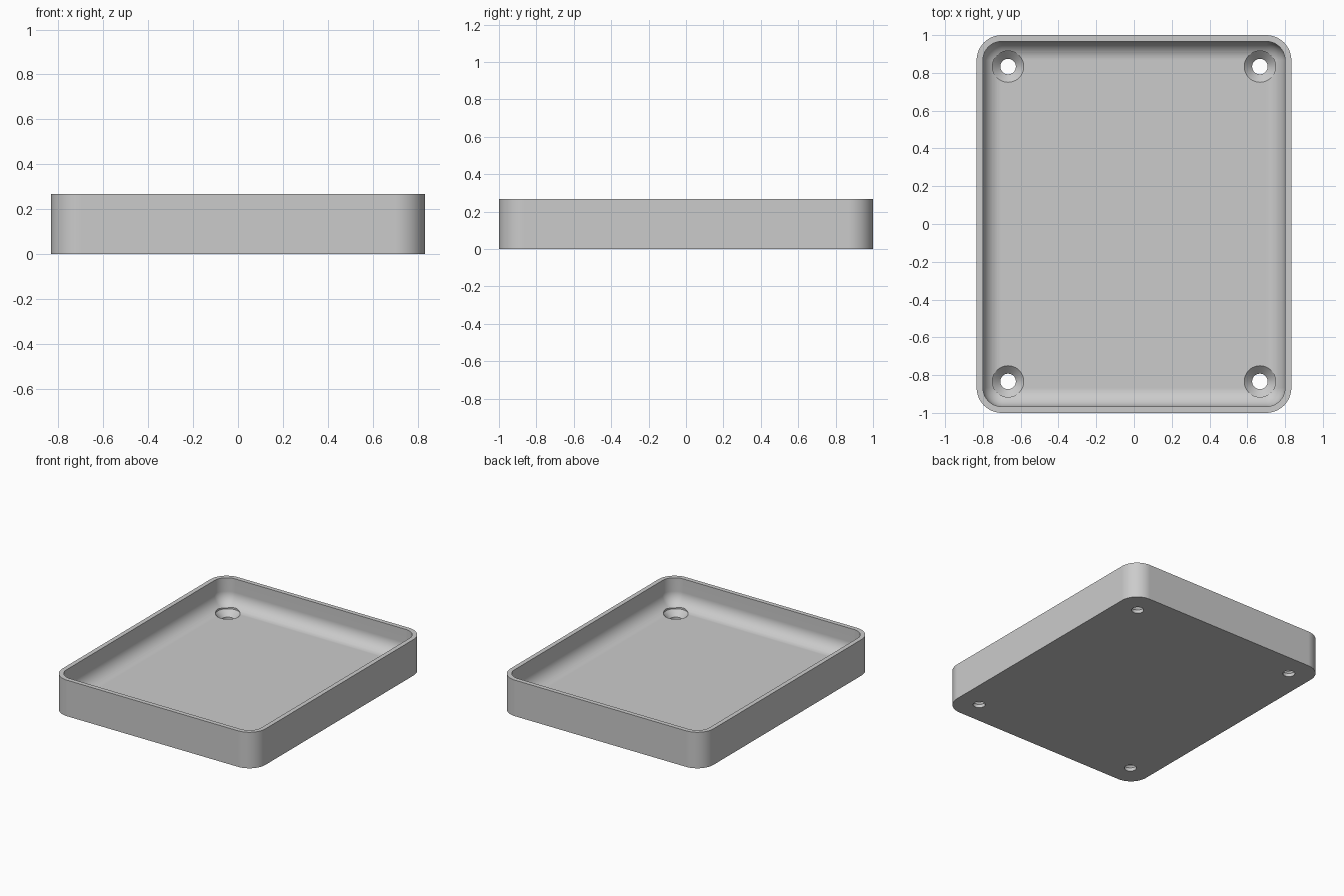
import bpy, bmesh
from math import sin, cos, pi

HALF_X, HALF_Y, HEIGHT = 0.8333, 1.0, 0.267
WALL, FLOOR = 0.0333, 0.067
CORNER, FILLET = 0.1333, 0.1
STEPS = 12

old = bpy.data.objects.get("Cube")
if old:
    bpy.data.objects.remove(old, do_unlink=True)

grey = bpy.data.materials.new("plain grey")
grey.use_nodes = True
grey.diffuse_color = (0.6, 0.6, 0.6, 1)
grey.node_tree.nodes["Principled BSDF"].inputs["Base Color"].default_value = (0.6, 0.6, 0.6, 1)


def rounded_ring(inset, z):
    """Points of a rounded rectangle, inset from the outer outline."""
    r = max(CORNER - inset, 0)
    cx, cy = HALF_X - CORNER, HALF_Y - CORNER
    points = []
    for k, (sx, sy) in enumerate([(1, 1), (-1, 1), (-1, -1), (1, -1)]):
        for i in range(STEPS + 1):
            a = (k + i / STEPS) * pi / 2
            points.append((sx * cx + r * cos(a), sy * cy + r * sin(a), z))
    return points


def circle_ring(x, y, r, z, sides=48):
    return [(x + r * cos(2 * pi * i / sides), y + r * sin(2 * pi * i / sides), z)
            for i in range(sides)]


def loft(name, rings):
    """Closed solid skinned through rings of equal length."""
    bm = bmesh.new()
    loops = [[bm.verts.new(p) for p in ring] for ring in rings]
    n = len(loops[0])
    for a, b in zip(loops, loops[1:]):
        for i in range(n):
            j = (i + 1) % n
            bm.faces.new((a[i], a[j], b[j], b[i]))
    bm.faces.new(loops[0][::-1])
    bm.faces.new(loops[-1])
    bmesh.ops.remove_doubles(bm, verts=bm.verts, dist=1e-5)
    bmesh.ops.recalc_face_normals(bm, faces=bm.faces)
    mesh = bpy.data.meshes.new(name)
    bm.to_mesh(mesh)
    bm.free()
    mesh.materials.append(grey)
    obj = bpy.data.objects.new(name, mesh)
    bpy.context.collection.objects.link(obj)
    return obj


# Tray: outer wall, flat rim, inner wall, rounded fillet down to the floor
rings = [rounded_ring(0, 0), rounded_ring(0, HEIGHT), rounded_ring(WALL, HEIGHT)]
for i in range(STEPS + 1):
    a = i / STEPS * pi / 2
    rings.append(rounded_ring(WALL + FILLET * (1 - cos(a)), FLOOR + FILLET * (1 - sin(a))))
tray = loft("tray", rings)

bpy.context.view_layer.objects.active = tray
tray.select_set(True)

# Countersunk screw holes in the four corners
for sx in (-1, 1):
    for sy in (-1, 1):
        x, y = sx * 0.6667, sy * 0.8333
        profile = [(0.041, -0.05), (0.041, 0.025), (0.083, FLOOR), (0.083, 0.2)]
        cutter = loft("screw_hole_cutter", [circle_ring(x, y, r, z) for r, z in profile])
        cutter.hide_render = True
        cut = tray.modifiers.new("screw_hole", "BOOLEAN")
        cut.operation, cut.solver, cut.object = "DIFFERENCE", "EXACT", cutter
        bpy.ops.object.modifier_apply(modifier=cut.name)
        bpy.data.objects.remove(cutter, do_unlink=True)

# Smooth curves, crisp edges, flat floor
bpy.ops.object.shade_smooth_by_angle(angle=pi / 6)
weighted = tray.modifiers.new("flat_faces", "WEIGHTED_NORMAL")
weighted.keep_sharp = True
